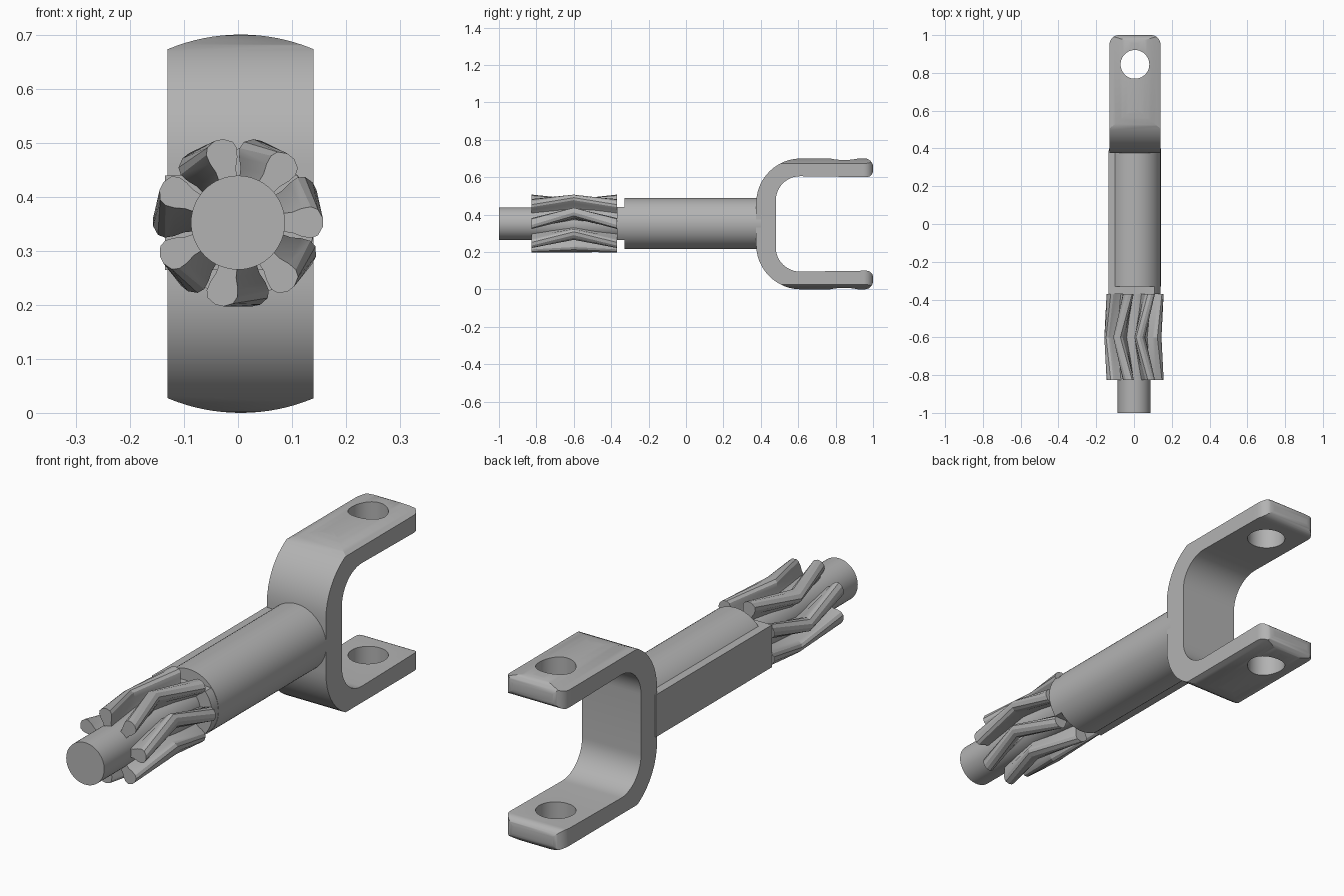
import bpy, bmesh, math
from math import sin, cos, pi, radians
from mathutils import Vector

cube = bpy.data.objects.get("Cube")
if cube:
    bpy.data.objects.remove(cube)

MID = 0.352   # height of the long axis
OFF = 0.005   # sideways offset of the fork and body

steel = bpy.data.materials.new("grey_steel")
steel.use_nodes = True
COLOUR = (0.45, 0.45, 0.45, 1)
steel.diffuse_color = COLOUR
steel.node_tree.nodes["Principled BSDF"].inputs["Base Color"].default_value = COLOUR


def loft(name, rings):
    """Closed solid through a list of equal-length point rings."""
    bm = bmesh.new()
    loops = [[bm.verts.new(p) for p in ring] for ring in rings]
    n = len(loops[0])
    for a, b in zip(loops, loops[1:]):
        for i in range(n):
            j = (i + 1) % n
            bm.faces.new((a[i], a[j], b[j], b[i]))
    bm.faces.new(loops[0])
    bm.faces.new(loops[-1])
    bmesh.ops.recalc_face_normals(bm, faces=bm.faces)
    mesh = bpy.data.meshes.new(name)
    bm.to_mesh(mesh)
    bm.free()
    mesh.materials.append(steel)
    ob = bpy.data.objects.new(name, mesh)
    bpy.context.collection.objects.link(ob)
    return ob


def arc(cx, cy, r, start, end, steps=12):
    angles = [radians(start + (end - start) * i / steps) for i in range(steps + 1)]
    return [(cx + r * cos(a), cy + r * sin(a)) for a in angles]


def along_y(profile, y0, y1):
    return [[Vector((x, y, z)) for x, z in profile] for y in (y0, y1)]


def along_z(profile, z0, z1):
    return [[Vector((x, y, z)) for x, y in profile] for z in (z0, z1)]


def circle(cx, cy, r, steps=64):
    return arc(cx, cy, r, 0, 360, steps)[:-1]


def smooth(ob, angle=30):
    bpy.ops.object.select_all(action='DESELECT')
    ob.select_set(True)
    bpy.context.view_layer.objects.active = ob
    bpy.ops.object.shade_smooth_by_angle(angle=radians(angle))


def cut(ob, cutter, operation):
    """Apply a boolean and discard the cutter."""
    mod = ob.modifiers.new("cut", 'BOOLEAN')
    mod.object, mod.operation, mod.solver = cutter, operation, 'EXACT'
    bpy.context.view_layer.objects.active = ob
    bpy.ops.object.modifier_apply(modifier=mod.name)
    bpy.data.objects.remove(cutter)


# Fork: upper half of the U outline as (y, height from axis), mirrored below
upper = (arc(0.61, 0.125, 0.13, 180, 90)
         + arc(0.965, 0.285, 0.035, -90, 0, 6)
         + arc(0.955, 0.305, 0.045, 0, 90, 6)
         + arc(0.615, 0.11, 0.24, 90, 180))
outline = upper + [(y, -z) for y, z in reversed(upper)]
fork = loft("fork", [[Vector((x, y, 0.35 + z)) for y, z in outline]
                     for x in (OFF - 0.135, OFF + 0.135)])

# Crown the arms, round the arm ends in plan, then drill the pin holes
cut(fork, loft("crown_cutter", along_y(circle(OFF, 0.35, 0.35, 128), 0.2, 1.2)), 'INTERSECT')
plan = ([(OFF - 0.2, 0.2), (OFF + 0.2, 0.2), (OFF + 0.2, 0.8), (OFF + 0.135, 0.8)]
        + arc(OFF + 0.085, 0.95, 0.05, 0, 90, 8)
        + arc(OFF - 0.085, 0.95, 0.05, 90, 180, 8)
        + [(OFF - 0.135, 0.8), (OFF - 0.2, 0.8)])
cut(fork, loft("end_cutter", along_z(plan, -0.1, 0.8)), 'INTERSECT')
cut(fork, loft("hole_cutter", along_z(circle(OFF, 0.845, 0.076, 48), -0.1, 0.8)), 'DIFFERENCE')
smooth(fork)

# Round body with a flat-sided key running along its right side
body = loft("body", along_y(circle(OFF, MID, 0.137), -0.33, 0.40))
smooth(body)
half = 0.0875
edge = math.degrees(math.asin(half / 0.136))
key_profile = ([(-0.135, MID + half), (-0.135, MID - half)]
               + arc(OFF, MID, 0.136, -edge, edge))
smooth(loft("body_key", along_y(key_profile, -0.37, 0.39)))

# Core shaft through the gear
smooth(loft("shaft", along_y(circle(0, MID, 0.087), -1, -0.3)))

# Herringbone gear teeth: (radius, half width) section, twisted to a mid apex
TEETH = 7
side = [(0.075, 0.016), (0.10, 0.019), (0.118, 0.026), (0.135, 0.029), (0.148, 0.024)]
section = ([(r, w) for r, w in side] + [(0.157, 0.008), (0.157, -0.008)]
           + [(r, -w) for r, w in reversed(side)])
for k in range(TEETH):
    base = 103 + 360 * k / TEETH
    rings = []
    for y, twist in ((-0.825, 0), (-0.6, 25), (-0.37, 0)):
        a = radians(base + twist)
        rings.append([Vector((r * cos(a) - w * sin(a), y, MID + r * sin(a) + w * cos(a)))
                      for r, w in section])
    smooth(loft(f"gear_tooth_{k + 1}", rings), 25)
